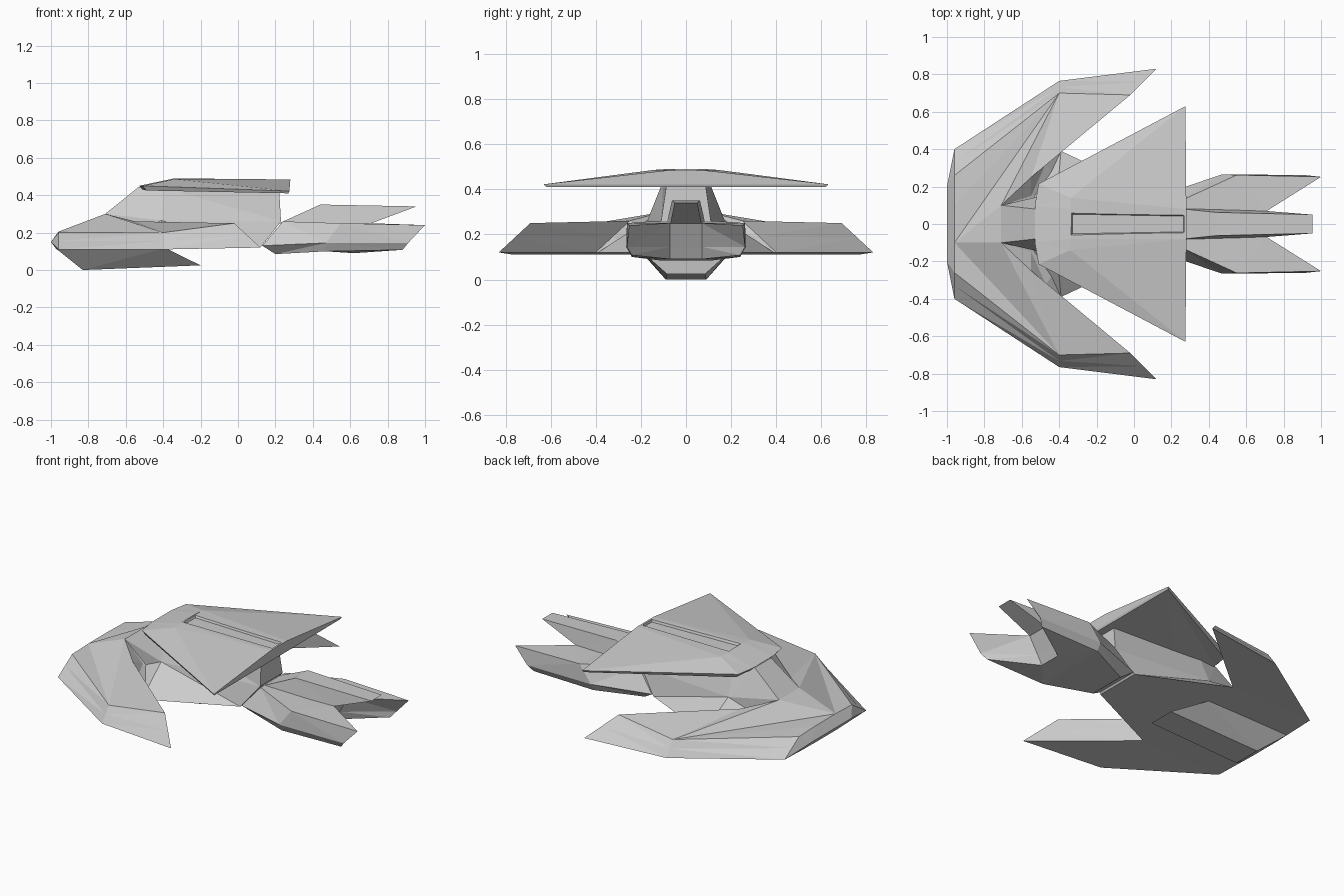
import bpy, bmesh


def loft(name, *levels):
    """Closed faceted solid: each level lists the y > 0 half outline, mirrored across y."""
    bm = bmesh.new()
    rings = []
    for half in levels:
        full = list(half) + [(x, -y, z) for x, y, z in reversed(half)]
        rings.append([bm.verts.new(p) for p in full])
    n = len(rings[0])
    for a, b in zip(rings, rings[1:]):
        for i in range(n):
            j = (i + 1) % n
            bm.faces.new((a[i], a[j], b[j], b[i]))
    bm.faces.new(rings[0][::-1])
    bm.faces.new(rings[-1])
    bm.normal_update()
    bmesh.ops.triangulate(bm, faces=bm.faces[:], ngon_method="EAR_CLIP")
    bmesh.ops.recalc_face_normals(bm, faces=bm.faces[:])
    mesh = bpy.data.meshes.new(name)
    bm.to_mesh(mesh)
    bm.free()
    ob = bpy.data.objects.new(name, mesh)
    bpy.context.collection.objects.link(ob)
    return ob


# Lower swept wings with the wedge nose: underside, nose edge, upper side
loft("lower_wings",
     [(-.97, .10, .11), (-.96, .40, .11), (-.40, .765, .11),
      (.12, .83, .12), (-.39, .40, .12), (-.39, .20, .12)],
     [(-1.0, .20, .15), (-.96, .33, .155), (-.40, .7325, .155),
      (.05, .76, .185), (-.47, .325, .19), (-.55, .15, .21)],
     [(-.96, .10, .205), (-.96, .26, .20), (-.40, .70, .20),
      (-.02, .69, .25), (-.55, .25, .26), (-.71, .10, .30)])

# Central hull narrowing upward into the pylon
loft("hull",
     [(-.71, .10, .115), (-.39, .39, .12), (.12, .15, .12)],
     [(-.71, .10, .30), (-.41, .17, .265), (.23, .11, .26)],
     [(-.53, .08, .445), (-.40, .10, .44), (.22, .085, .43)])

# Keel under the nose
loft("keel",
     [(-.83, .09, .0), (-.20, .085, .025)],
     [(-.97, .19, .112), (-.39, .19, .118)])

# Upper delta wing: underside, rim, crown
upper = loft("upper_wing",
             [(-.51, .10, .43), (-.49, .21, .425), (.27, .62, .41)],
             [(-.53, .10, .45), (-.51, .215, .45), (.275, .63, .422)],
             [(-.34, .08, .49), (-.34, .14, .486), (.28, .08, .484)])

# Slot recessed in the crown
cutter = loft("slot_cutter",
              [(-.33, .052, .475), (.265, .042, .470)],
              [(-.34, .064, .50), (.272, .052, .50)])
cutter.hide_render = True
cutter.hide_viewport = True
slot = upper.modifiers.new("slot", "BOOLEAN")
slot.operation = "DIFFERENCE"
slot.object = cutter

# Forked engine block: underside, chamfer line, deck
loft("engine_block",
     [(.20, .12, .085), (.47, .24, .10), (.88, .24, .108), (.62, .07, .09)],
     [(.13, .15, .13), (.47, .265, .145), (.91, .262, .145), (.65, .07, .145)],
     [(.24, .12, .26), (.55, .262, .25), (1.0, .252, .24), (.71, .07, .25)])

# Dorsal spine above the engines
loft("dorsal_spine",
     [(.22, .085, .25), (.70, .07, .245)],
     [(.44, .062, .35), (.955, .05, .34)])
